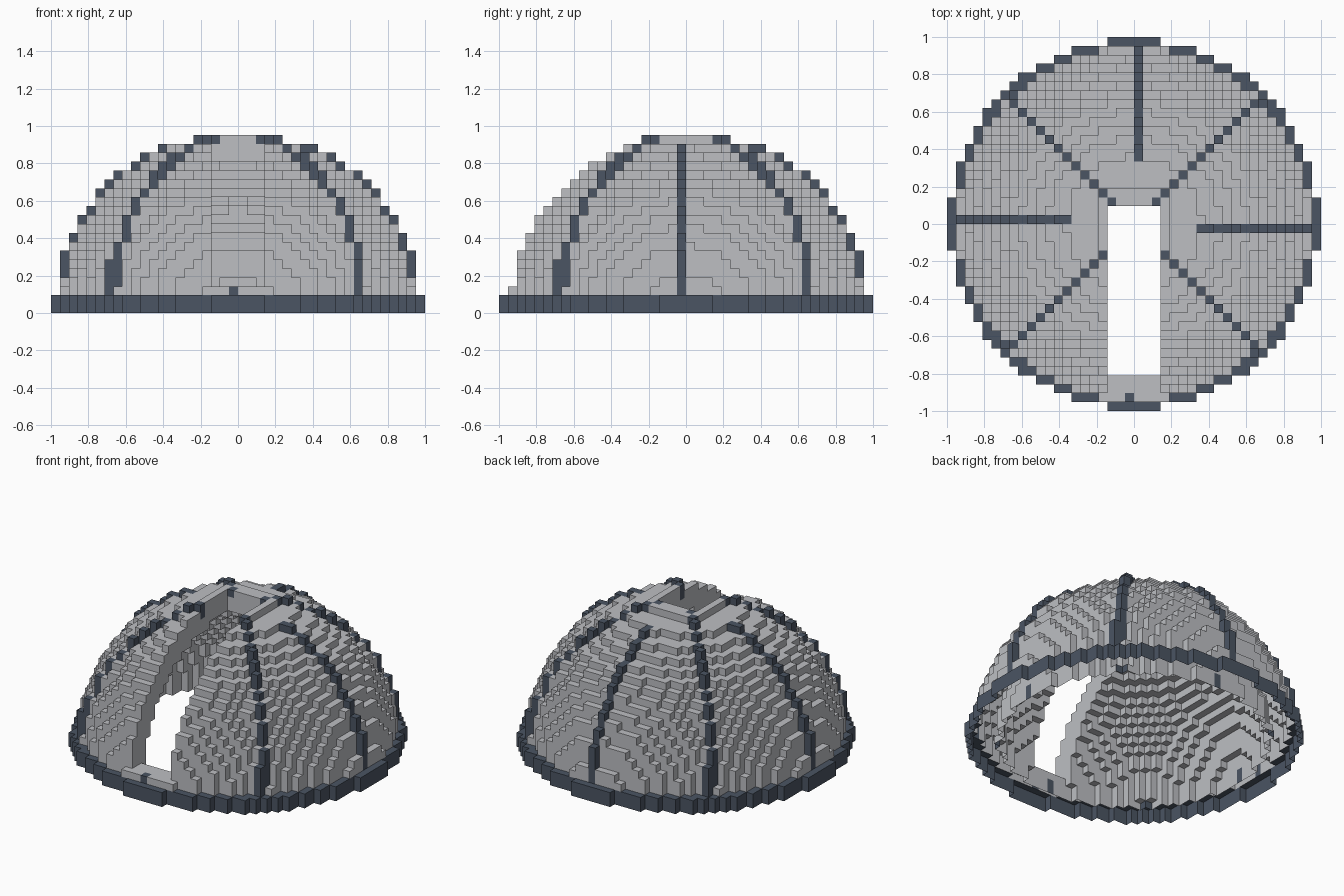
import bpy
import bmesh
from mathutils import Vector

if "Cube" in bpy.data.objects:
    bpy.data.objects.remove(bpy.data.objects["Cube"], do_unlink=True)

CELLS = 42                      # blocks across the base
SIZE = 2.0 / CELLS              # edge of one block
HALF = CELLS // 2
# Squared radii in blocks
RING_OUT, RING_IN = 430, 380
RIB_OUT, RIB_IN = 426.6, 361
DOME_OUT, DOME_IN = 400, 289
BASE_LAYERS = 2


def material(name, color):
    mat = bpy.data.materials.new(name)
    mat.use_nodes = True
    mat.diffuse_color = (*color, 1)
    bsdf = mat.node_tree.nodes["Principled BSDF"]
    bsdf.inputs["Base Color"].default_value = (*color, 1)
    bsdf.inputs["Roughness"].default_value = 0.8
    return mat


def on_rib(x, y):
    """True on the eight ribs, which repeat every quarter turn."""
    for _ in range(4):
        if (x == 0.5 and y > 7) or (x == y and x > 0) or (x, y) == (14.5, 13.5):
            return True
        x, y = -y, x
    return False


def in_slot(x, y, layer):
    """Doorway running from above the sill up to the crown."""
    return abs(x) < 3 and y < 2 and layer > BASE_LAYERS


def part_of(x, y, layer):
    """Name of the part that fills a block, or None where it is empty."""
    flat = x * x + y * y
    r2 = flat + (layer + 0.5) ** 2
    if in_slot(x, y, layer):
        return None
    if layer < BASE_LAYERS:
        if RING_IN <= flat <= RING_OUT:
            return "base_ring"
        if DOME_IN <= r2 and flat < RING_IN:
            return "ribs" if on_rib(x, y) else "dome_shell"
        return None
    if on_rib(x, y) and RIB_IN <= r2 <= RIB_OUT:
        return "ribs"
    return "dome_shell" if DOME_IN <= r2 <= DOME_OUT else None


# Sort the blocks into ring, ribs and shell
parts = {"base_ring": set(), "ribs": set(), "dome_shell": set()}
for i in range(-HALF, HALF):
    for j in range(-HALF, HALF):
        for k in range(HALF):
            part = part_of(i + 0.5, j + 0.5, k)
            if part:
                parts[part].add((i, j, k))

solid = set().union(*parts.values())


def build_blocks(name, cells, mat):
    """Make one object from the exposed sides of its blocks, open underneath."""
    bm = bmesh.new()
    verts = {}

    def corner(p):
        if p not in verts:
            verts[p] = bm.verts.new(Vector(p) * SIZE)
        return verts[p]

    for cell in sorted(cells):
        for axis in range(3):
            u, v = (axis + 1) % 3, (axis + 2) % 3
            for side in (0, 1):
                near = list(cell)
                near[axis] += 2 * side - 1
                if tuple(near) in solid or near[2] < 0:
                    continue
                loop = []
                for a, b in ((0, 0), (1, 0), (1, 1), (0, 1)):
                    p = list(cell)
                    p[axis] += side
                    p[u] += a
                    p[v] += b
                    loop.append(corner(tuple(p)))
                bm.faces.new(loop if side else loop[::-1])
    mesh = bpy.data.meshes.new(name)
    bm.to_mesh(mesh)
    bm.free()
    mesh.materials.append(mat)
    obj = bpy.data.objects.new(name, mesh)
    bpy.context.collection.objects.link(obj)


light = material("light grey stone", (0.51, 0.52, 0.545))
dark = material("dark slate", (0.07, 0.09, 0.125))
for name, cells in parts.items():
    build_blocks(name, cells, light if name == "dome_shell" else dark)
